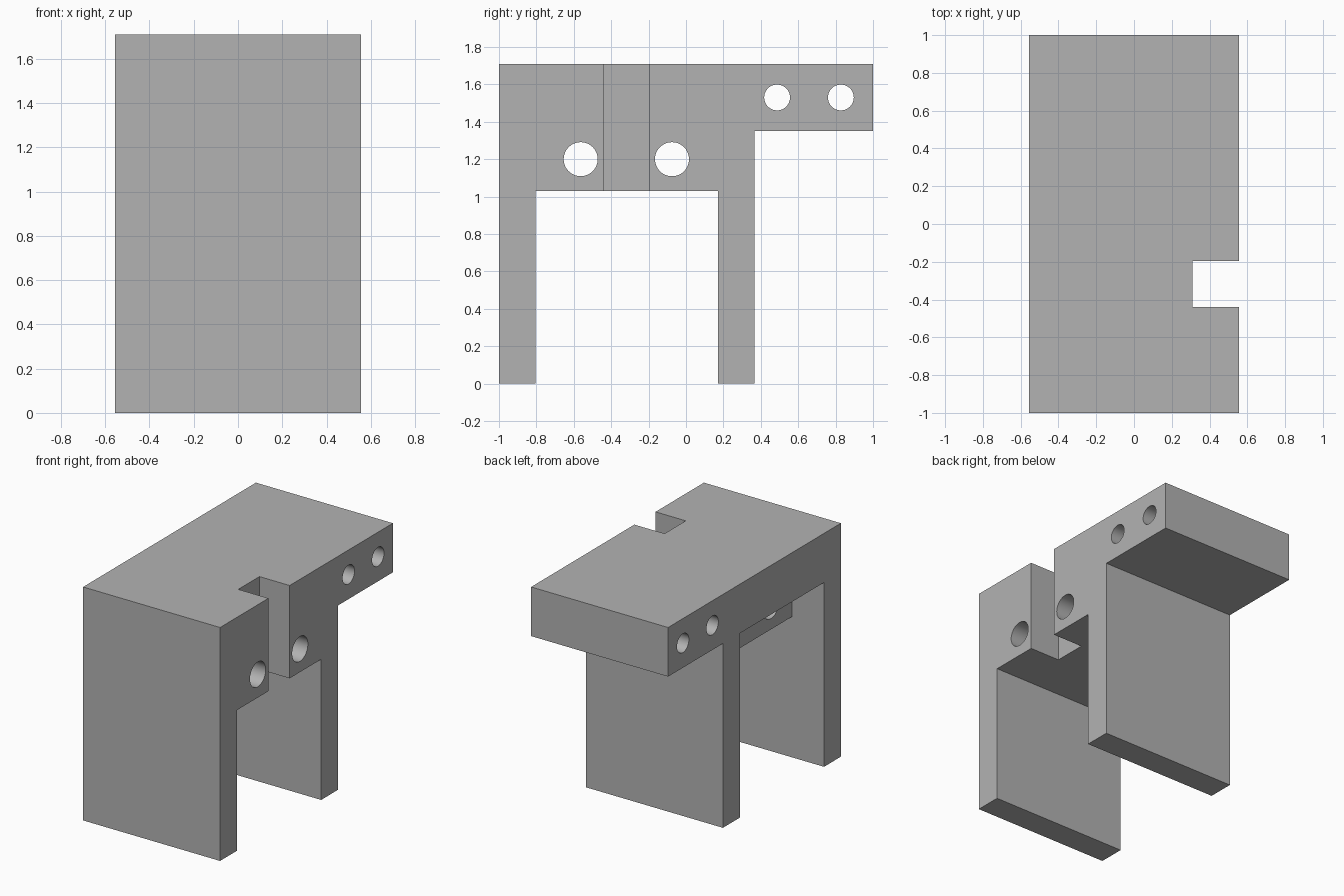
import bpy, bmesh, math
from mathutils import Matrix

if "Cube" in bpy.data.objects:
    bpy.data.objects.remove(bpy.data.objects["Cube"], do_unlink=True)

HALF = 0.555            # half width of the bracket
TOP, DECK, BLOCK = 1.71, 1.35, 1.03

grey = bpy.data.materials.new("plain grey")
grey.use_nodes = True
grey.diffuse_color = (0.45, 0.45, 0.45, 1)
grey.node_tree.nodes["Principled BSDF"].inputs["Base Color"].default_value = grey.diffuse_color


def finish(name, bm):
    bmesh.ops.recalc_face_normals(bm, faces=bm.faces)
    mesh = bpy.data.meshes.new(name)
    bm.to_mesh(mesh)
    bm.free()
    mesh.materials.append(grey)
    obj = bpy.data.objects.new(name, mesh)
    bpy.context.collection.objects.link(obj)
    return obj


def extrude_profile(name, points, x0, x1):
    """Extrude a side outline of (y, z) points from x0 to x1."""
    bm = bmesh.new()
    face = bm.faces.new([bm.verts.new((x0, y, z)) for y, z in points])
    moved = bmesh.ops.extrude_face_region(bm, geom=[face])["geom"]
    verts = [g for g in moved if isinstance(g, bmesh.types.BMVert)]
    bmesh.ops.translate(bm, verts=verts, vec=(x1 - x0, 0, 0))
    return finish(name, bm)


def box(name, x, y, z):
    outline = [(y[0], z[0]), (y[1], z[0]), (y[1], z[1]), (y[0], z[1])]
    return extrude_profile(name, outline, *x)


def rod(name, y, z, radius):
    bm = bmesh.new()
    place = Matrix.Translation((0, y, z)) @ Matrix.Rotation(math.pi / 2, 4, "Y")
    bmesh.ops.create_cone(bm, cap_ends=True, segments=48, radius1=radius,
                          radius2=radius, depth=3, matrix=place)
    return finish(name, bm)


def combine(target, tool, operation):
    tool.hide_render = True
    mod = target.modifiers.new(tool.name, "BOOLEAN")
    mod.operation, mod.solver, mod.object = operation, "EXACT", tool
    bpy.context.view_layer.objects.active = target
    bpy.ops.object.modifier_apply(modifier=mod.name)
    bpy.data.objects.remove(tool, do_unlink=True)


# Deck with two legs and a rear overhang
bracket = extrude_profile("bracket", [
    (-1, 0), (-0.805, 0), (-0.805, DECK), (0.17, DECK), (0.17, 0),
    (0.365, 0), (0.365, DECK), (1, DECK), (1, TOP), (-1, TOP)], -HALF, HALF)

# Thick block hanging under the deck between the legs
combine(bracket, box("under_block", (-0.295, HALF), (-0.9, 0.27), (BLOCK, 1.5)), "UNION")

# Vertical slot in the left side
combine(bracket, box("slot", (0.31, 1), (-0.44, -0.195), (0.8, 2)), "DIFFERENCE")

# Through holes in the block and in the overhang
for y, z, radius in [(-0.563, 1.2, 0.091), (-0.075, 1.2, 0.091),
                     (0.487, 1.53, 0.069), (0.828, 1.53, 0.069)]:
    combine(bracket, rod("hole", y, z, radius), "DIFFERENCE")

bpy.ops.object.select_all(action="DESELECT")
bracket.select_set(True)
bpy.context.view_layer.objects.active = bracket
bpy.ops.object.shade_smooth_by_angle(angle=math.radians(30))
